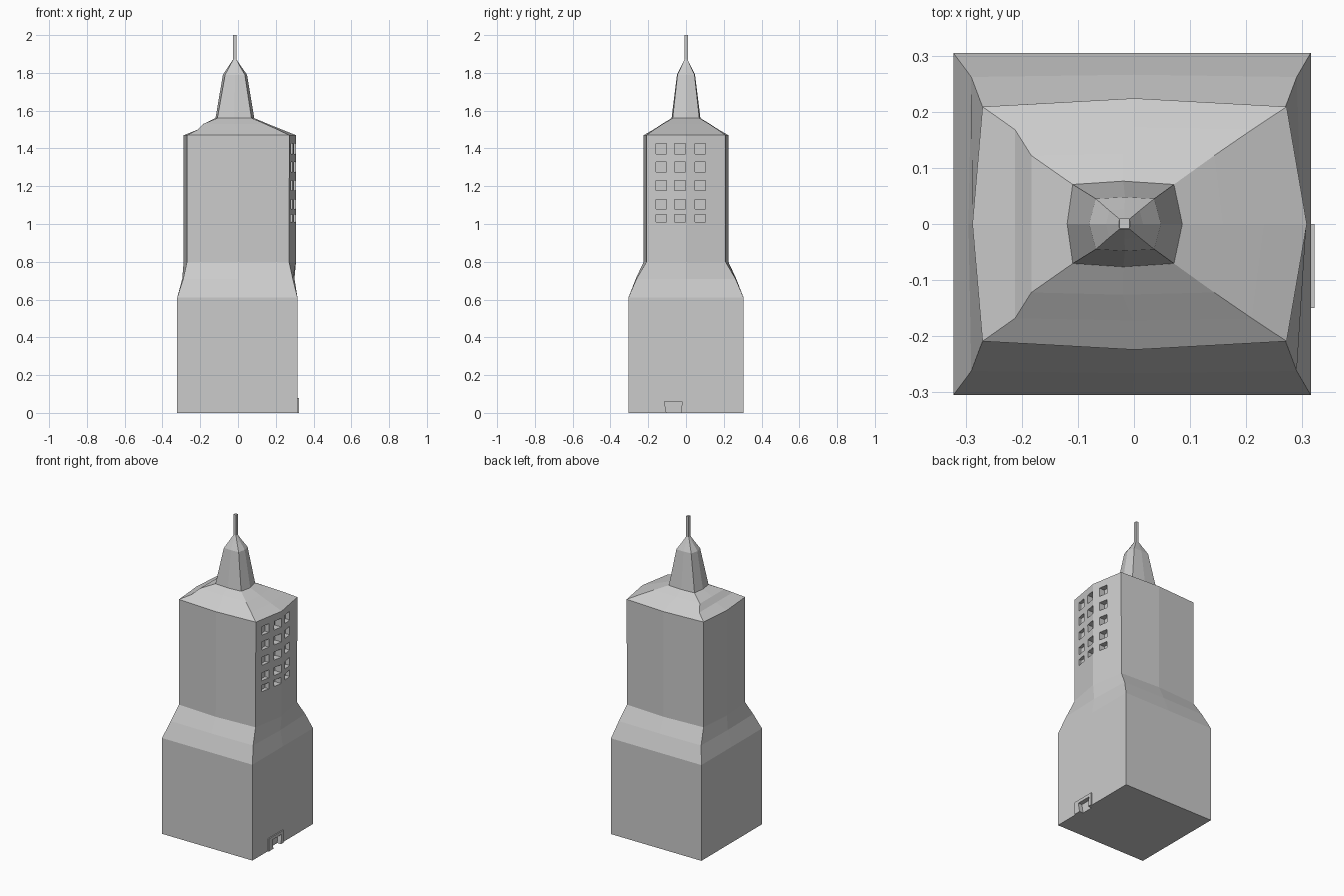
import bpy, bmesh

if "Cube" in bpy.data.objects:
    bpy.data.objects.remove(bpy.data.objects["Cube"])


def new_object(name, bm):
    bmesh.ops.recalc_face_normals(bm, faces=bm.faces)
    me = bpy.data.meshes.new(name)
    bm.to_mesh(me)
    bm.free()
    ob = bpy.data.objects.new(name, me)
    bpy.context.collection.objects.link(ob)
    return ob


def loft(name, sections):
    """Eight-sided rings: z, left mid, left corner, right corner, right mid, corner y, mid y."""
    bm = bmesh.new()
    rings = []
    for z, lm, lc, rc, rm, yc, ym in sections:
        mx = (lc + rc) / 2
        pts = [(lc, -yc), (mx, -ym), (rc, -yc), (rm, 0),
               (rc, yc), (mx, ym), (lc, yc), (lm, 0)]
        rings.append([bm.verts.new((x, y, z)) for x, y in pts])
    for a, b in zip(rings, rings[1:]):
        for i in range(8):
            j = (i + 1) % 8
            bm.faces.new((a[i], a[j], b[j], b[i]))
    bm.faces.new(rings[0])
    bm.faces.new(rings[-1])
    return new_object(name, bm)


def prism_x(bm, outline, x0, x1):
    """Extrude a (y, z) outline along x."""
    a = [bm.verts.new((x0, y, z)) for y, z in outline]
    b = [bm.verts.new((x1, y, z)) for y, z in outline]
    n = len(outline)
    bm.faces.new(a[::-1])
    bm.faces.new(b)
    for i in range(n):
        j = (i + 1) % n
        bm.faces.new((a[i], a[j], b[j], b[i]))


def rect(y0, y1, z0, z1):
    return [(y0, z0), (y1, z0), (y1, z1), (y0, z1)]


def cut(ob, cutter):
    mod = ob.modifiers.new("cut", 'BOOLEAN')
    mod.operation = 'DIFFERENCE'
    mod.solver = 'EXACT'
    mod.object = cutter
    cutter.hide_render = True
    cutter.hide_viewport = True


# tower: square base, shoulder, bowed shaft and hipped roof
tower = loft("tower", [
    (0.00, -0.322, -0.322, 0.315, 0.315, 0.305, 0.305),
    (0.61, -0.322, -0.322, 0.315, 0.315, 0.305, 0.305),
    (0.71, -0.295, -0.290, 0.290, 0.299, 0.262, 0.266),
    (0.80, -0.288, -0.270, 0.270, 0.307, 0.209, 0.224),
    (1.47, -0.288, -0.270, 0.272, 0.308, 0.209, 0.224),
    (1.50, -0.212, -0.212, 0.210, 0.232, 0.168, 0.172),
    (1.53, -0.183, -0.183, 0.143, 0.158, 0.122, 0.126),
    (1.56, -0.120, -0.110, 0.072, 0.087, 0.071, 0.077),
])

# spire and antenna
loft("spire", [
    (1.555, -0.120, -0.110, 0.072, 0.087, 0.071, 0.077),
    (1.79, -0.080, -0.068, 0.036, 0.048, 0.045, 0.048),
    (1.835, -0.050, -0.044, 0.010, 0.016, 0.024, 0.026),
    (1.87, -0.027, -0.026, -0.008, -0.007, 0.009, 0.009),
])
bm = bmesh.new()
prism_x(bm, rect(-0.008, 0.010, 1.85, 2.0), -0.026, -0.008)
new_object("antenna", bm)

# window recesses on the right side
bm = bmesh.new()
for y0 in (-0.16, -0.06, 0.047):
    for z0, z1 in ((1.01, 1.05), (1.08, 1.13), (1.178, 1.23), (1.275, 1.328), (1.37, 1.425)):
        prism_x(bm, rect(y0, y0 + 0.057, z0, z1), 0.262, 0.36)
cut(tower, new_object("window_cutter", bm))

# doorway with a tapered opening
bm = bmesh.new()
prism_x(bm, rect(-0.15, 0.0, 0.0, 0.08), 0.314, 0.322)
door_frame = new_object("door_frame", bm)
bm = bmesh.new()
prism_x(bm, [(-0.10, -0.02), (-0.03, -0.02), (-0.02, 0.06), (-0.115, 0.06)], 0.295, 0.36)
door_cutter = new_object("door_cutter", bm)
cut(door_frame, door_cutter)
cut(tower, door_cutter)
